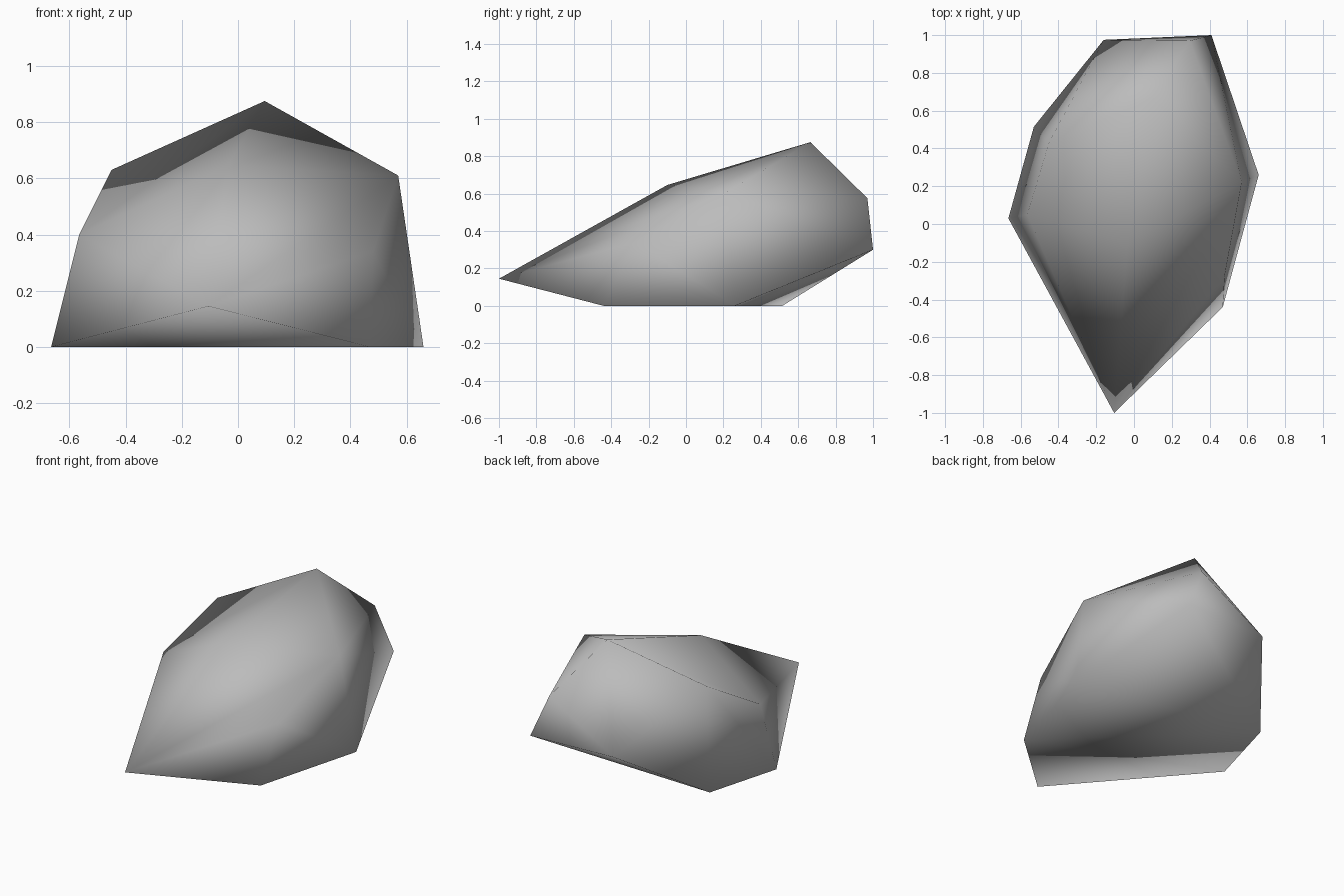
import bpy
import bmesh
from mathutils import Vector

# Remove the default cube
cube = bpy.data.objects.get("Cube")
if cube:
    bpy.data.objects.remove(cube, do_unlink=True)


def make_material(name, colour):
    material = bpy.data.materials.new(name)
    material.use_nodes = True
    material.diffuse_color = colour
    shader = next(node for node in material.node_tree.nodes
                  if node.type == 'BSDF_PRINCIPLED')
    shader.inputs["Base Color"].default_value = colour
    return material


# Corner points of the boulder, named by where they sit
corners = {
    # Footprint on the ground
    "foot_front_left": (0.47, -0.44, 0),
    "foot_left": (0.66, 0.26, 0),
    "foot_back_right": (-0.53, 0.515, 0),
    "foot_right": (-0.665, 0.03, 0),
    # Overhanging nose and tail
    "nose": (-0.105, -1, 0.145),
    "tail_left": (0.41, 1, 0.3),
    "tail_right": (-0.16, 0.975, 0.305),
    # Shoulders
    "flank_left": (0.48, -0.274, 0.34),
    "flank_right": (-0.565, 0.05, 0.4),
    "shoulder_left": (0.57, 0.22, 0.61),
    "shoulder_right": (-0.45, 0.43, 0.63),
    "shoulder_back": (0.295, 0.97, 0.575),
    # Top ridge
    "ridge_front": (-0.035, -0.1, 0.646),
    "peak": (0.095, 0.665, 0.875),
}

# Wrap the corners in a faceted skin
bm = bmesh.new()
verts = {name: bm.verts.new(Vector(point)) for name, point in corners.items()}
bmesh.ops.convex_hull(bm, input=list(bm.verts))

# Turn the crease so it runs from the right flank up to the peak
crease = bm.edges.get((verts["ridge_front"], verts["shoulder_right"]))
if crease and len(crease.link_faces) == 2:
    opposite = {v for face in crease.link_faces for v in face.verts} - set(crease.verts)
    if opposite == {verts["flank_right"], verts["peak"]}:
        bmesh.utils.edge_rotate(crease, True)

bmesh.ops.recalc_face_normals(bm, faces=list(bm.faces))
for face in bm.faces:
    face.smooth = True

mesh = bpy.data.meshes.new("boulder")
bm.to_mesh(mesh)
bm.free()

# Boulder object in plain stone grey
boulder = bpy.data.objects.new("boulder", mesh)
bpy.context.collection.objects.link(boulder)
grey = 0.5
mesh.materials.append(make_material("stone_grey", (grey, grey, grey, 1)))
